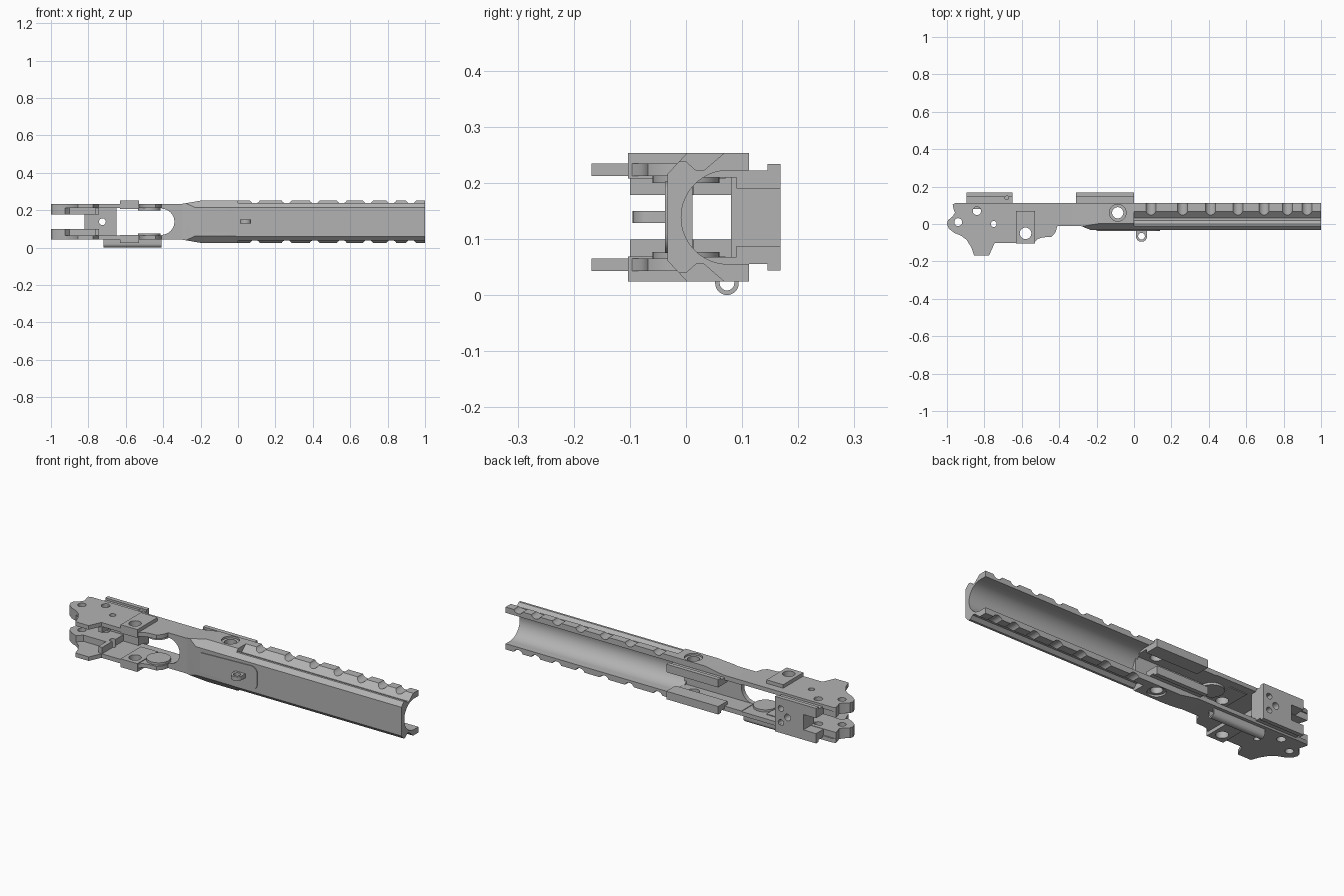
import bpy, bmesh, math
from mathutils import Vector

cube = bpy.data.objects.get("Cube")
if cube:
    bpy.data.objects.remove(cube, do_unlink=True)

MID = 0.1385  # height of the symmetry plane

metal = bpy.data.materials.new("plain grey metal")
metal.use_nodes = True
GREY = (0.45, 0.45, 0.45, 1)
metal.diffuse_color = GREY
metal.node_tree.nodes["Principled BSDF"].inputs["Base Color"].default_value = GREY


def prism(name, pts, axis, lo, hi):
    """Extrude a 2D outline along an axis: x takes (y,z), y takes (x,z), z takes (x,y)."""
    place = {"x": lambda a, b, t: (t, a, b),
             "y": lambda a, b, t: (a, t, b),
             "z": lambda a, b, t: (a, b, t)}[axis]
    bm = bmesh.new()
    face = bm.faces.new([bm.verts.new(place(a, b, lo)) for a, b in pts])
    ext = bmesh.ops.extrude_face_region(bm, geom=[face])
    moved = [v for v in ext["geom"] if isinstance(v, bmesh.types.BMVert)]
    bmesh.ops.translate(bm, verts=moved, vec=Vector(place(0, 0, hi - lo)))
    bmesh.ops.recalc_face_normals(bm, faces=bm.faces)
    me = bpy.data.meshes.new(name)
    bm.to_mesh(me)
    bm.free()
    ob = bpy.data.objects.new(name, me)
    bpy.context.collection.objects.link(ob)
    me.materials.append(metal)
    return ob


def arc(cx, cy, r, a0, a1, n):
    return [(cx + r * math.cos(math.radians(a0 + (a1 - a0) * i / n)),
             cy + r * math.sin(math.radians(a0 + (a1 - a0) * i / n))) for i in range(n + 1)]


def circle(cx, cy, r, n=32):
    return arc(cx, cy, r, 0, 360, n)[:-1]


def rect(a0, a1, b0, b1):
    return [(a0, b0), (a1, b0), (a1, b1), (a0, b1)]


def flip(pts):
    return [(a, 2 * MID - b) for a, b in reversed(pts)]


def hole(x, y, r, lo=-0.1, hi=0.4):
    return prism("cutter", circle(x, y, r), "z", lo, hi)


def finish(ob, cutters=()):
    """Apply the cuts, then smooth the round surfaces."""
    bpy.ops.object.select_all(action="DESELECT")
    bpy.context.view_layer.objects.active = ob
    ob.select_set(True)
    for c in cutters:
        mod = ob.modifiers.new("cut", "BOOLEAN")
        mod.operation, mod.solver, mod.object = "DIFFERENCE", "EXACT", c
        bpy.ops.object.modifier_apply(modifier=mod.name)
        bpy.data.objects.remove(c, do_unlink=True)
    bpy.ops.object.shade_smooth_by_angle(angle=math.radians(30))


def sides(lo, hi):
    """The upper height range and its mirror image below."""
    return (("upper", lo, hi), ("lower", 2 * MID - hi, 2 * MID - lo))


# Long handguard with an open round trough and scalloped edges
upper = [(-0.033, 0.216), (-0.012, 0.238), (0.0, 0.238), (0.018, 0.222),
         (0.032, 0.222), (0.068, 0.253), (0.112, 0.253), (0.112, 0.222)]
trough = arc(0.075, MID, 0.0835, 90, 270, 32)
guard = prism("handguard", upper + trough + flip(upper), "x", -0.01, 1)
scallops = [prism("cutter", circle(x, z, 0.03, 24), "y", 0.03, 0.13)
            for x in (0.09, 0.26, 0.41, 0.555, 0.695, 0.82, 0.925)
            for z in (0.266, 2 * MID - 0.266)]
finish(guard, scallops)

# Middle body: flared box with chamfered front corners, hollow and open at the back
hull = [(-0.41, 0.234), (-0.3, 0.234), (-0.19, 0.253), (0.0, 0.253)]
body = prism("middle_body", hull + flip(hull), "y", -0.033, 0.112)
corner = [(-0.06, 0.186), (-0.06, 0.3), (0.045, 0.3)]
cuts = [prism("cutter", [(-0.5, -0.1), (-0.23, -0.1), (-0.23, -0.033), (-0.28, -0.012), (-0.5, -0.012)],
              "z", -0.1, 0.4),
        prism("cutter", corner, "x", -0.6, 0.1),
        prism("cutter", flip(corner), "x", -0.6, 0.1),
        prism("cutter", rect(0.012, 0.2, 0.068, 0.209), "x", -0.5, 0.1),
        prism("cutter", circle(-0.41, MID, 0.07, 48), "y", -0.2, 0.3),
        hole(-0.087, 0.06, 0.03),
        hole(-0.087, 0.06, 0.045, 0.243, 0.4), hole(-0.087, 0.06, 0.045, -0.1, 0.034)]
finish(body, cuts)

# Shallow rounded pad and ring lug on the front
pad = [(-0.2, 0.085), *arc(0.105, 0.11, 0.035, -90, 0, 6), *arc(0.105, 0.167, 0.035, 0, 90, 6), (-0.2, 0.192)]
finish(prism("front_pad", pad, "y", -0.037, -0.02))
lug = [(0.01, -0.03), *arc(0.04, -0.065, 0.03, 180, 360, 16), (0.07, -0.03)]
finish(prism("ring_lug", lug, "z", 0.128, 0.15), [hole(0.04, -0.065, 0.018)])

# Side plates with an irregular outline
outline = [(-0.41, 0.112), (-0.955, 0.112), (-0.97, 0.105), (-0.965, 0.08), (-0.957, 0.06), (-0.97, 0.04),
           (-0.995, 0.02), (-1.0, 0.0), (-0.99, -0.025), (-0.96, -0.048), (-0.925, -0.062),
           (-0.895, -0.085), (-0.87, -0.125), (-0.855, -0.168), (-0.775, -0.168), (-0.745, -0.102),
           (-0.535, -0.102), (-0.515, -0.08), (-0.49, -0.072), (-0.44, -0.068), (-0.42, -0.045), (-0.41, -0.012)]
plate_holes = ((-0.94, 0.01, 0.021), (-0.84, 0.07, 0.022), (-0.75, 0.0, 0.016), (-0.58, -0.05, 0.031))
for side, lo, hi in sides(0.212, 0.234):
    finish(prism(side + "_plate", outline, "z", lo, hi), [hole(*h) for h in plate_holes])

# Thick fork knuckles inside the plate ends
fork = outline[2:11] + [(-0.9, -0.035), (-0.765, -0.035), (-0.765, -0.1), (-0.742, -0.1), (-0.742, 0.105)]
for side, lo, hi in sides(0.178, 0.215):
    finish(prism(side + "_fork", fork, "z", lo, hi), [hole(*h) for h in plate_holes[:3]])

# Raised bosses on the plates, and round ones inside
for side, lo, hi in sides(0.208, 0.253):
    finish(prism(side + "_boss", rect(-0.63, -0.53, -0.103, 0.07), "z", lo, hi), [hole(*plate_holes[3])])
for side, lo, hi in sides(0.2, 0.22):
    finish(prism(side + "_inner_boss", circle(-0.475, 0.0, 0.06), "z", lo, hi))

# Lipped rails along the back
rail = [(0.09, 0.19), (0.09, 0.222), (0.145, 0.222), (0.145, 0.233), (0.168, 0.233), (0.168, 0.19)]
for place, x0, x1 in (("rear", -0.895, -0.65), ("middle", -0.31, 0.0)):
    for side, pts in (("upper", rail), ("lower", flip(rail))):
        ob = prism(f"{place}_{side}_rail", pts, "x", x0, x1)
        finish(ob, [hole(-0.68, 0.14, 0.01)] if place == "rear" else [])

# Rear block joining the plates, notched at its end and drilled
block = [(-0.65, 0.065), (-0.65, 0.212), (-0.895, 0.212), (-0.895, 0.18), (-0.82, 0.18),
         (-0.82, 0.097), (-0.895, 0.097), (-0.895, 0.065)]
drills = [prism("cutter", circle(-0.685, z, 0.016, 24), "y", 0.12, 0.3) for z in (0.1, 0.177)]
drills.append(prism("cutter", circle(-0.725, MID, 0.018, 24), "y", -0.1, 0.3))
finish(prism("rear_block", block, "y", 0.08, 0.168), drills)

# Half round sleeve under the lower plate
sleeve = [(0.052, 0.05), *arc(0.073, 0.021, 0.021, 180, 360, 16), (0.094, 0.05),
          (0.086, 0.05), *arc(0.073, 0.021, 0.013, 360, 180, 16), (0.06, 0.05)]
finish(prism("lower_sleeve", sleeve, "x", -0.72, -0.41))
